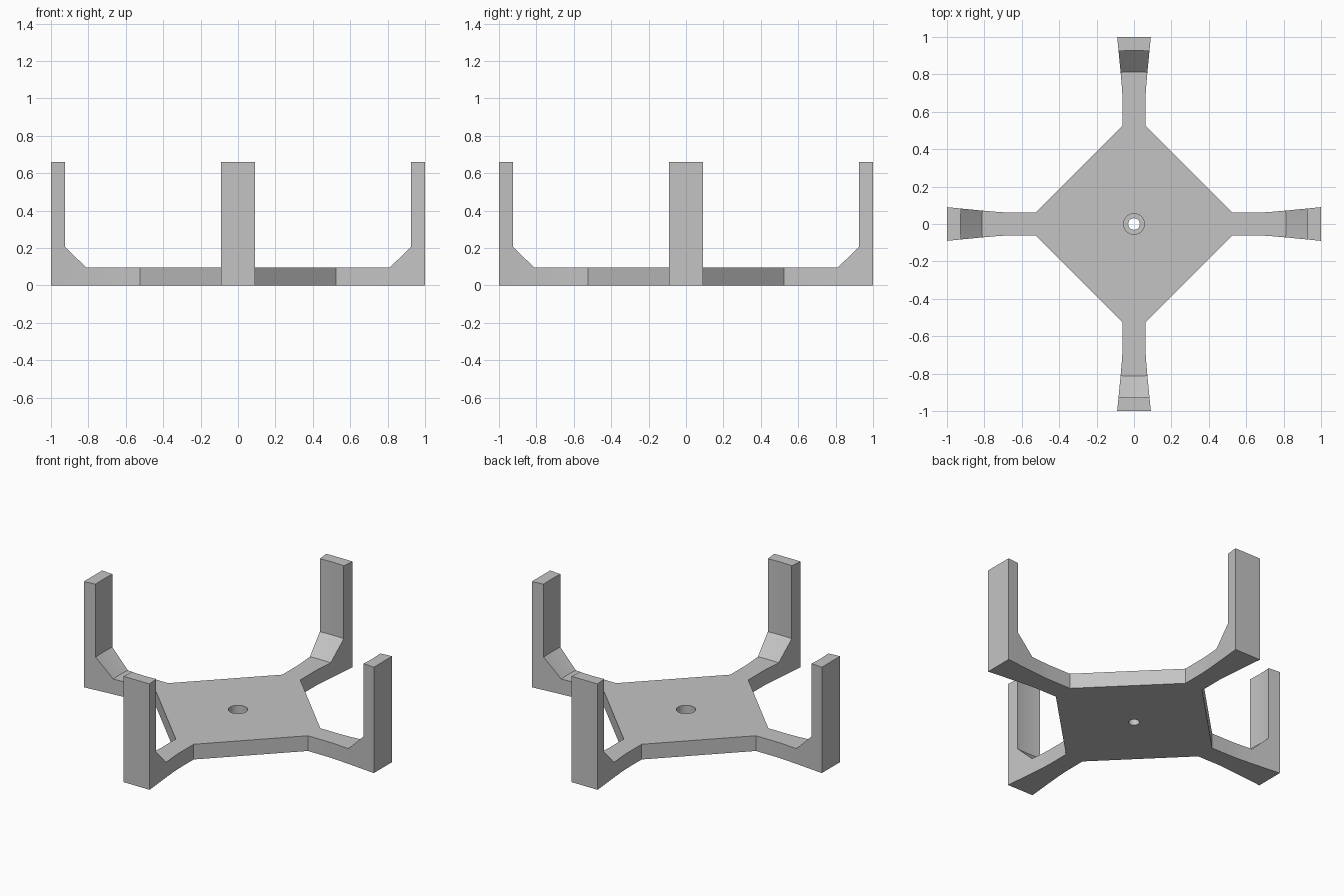
import bpy, bmesh
from math import pi
from mathutils import Matrix, Vector

cube = bpy.data.objects.get("Cube")
if cube:
    bpy.data.objects.remove(cube)

BASE_TOP, HEIGHT = 0.095, 0.66
HOLE, BORE, BORE_FLOOR = 0.031, 0.055, 0.045

grey = bpy.data.materials.new("plain grey")
grey.use_nodes = True
colour = (0.55, 0.55, 0.55, 1)
grey.diffuse_color = colour
grey.node_tree.nodes["Principled BSDF"].inputs["Base Color"].default_value = colour


def make_object(name, bm):
    bmesh.ops.recalc_face_normals(bm, faces=bm.faces)
    mesh = bpy.data.meshes.new(name)
    bm.to_mesh(mesh)
    bm.free()
    mesh.materials.append(grey)
    obj = bpy.data.objects.new(name, mesh)
    bpy.context.collection.objects.link(obj)
    return obj


# Four-armed outline, one flared arm repeated by quarter turns
half_arm = [(0.525, 0.0615), (0.68, 0.0615), (0.74, 0.0655), (0.82, 0.0725), (1.0, 0.09)]
arm = [(x, -y) for x, y in half_arm] + half_arm[::-1]
bm = bmesh.new()
outline = []
for quarter in range(4):
    turn = Matrix.Rotation(quarter * pi / 2, 3, "Z")
    outline += [bm.verts.new(turn @ Vector((x, y, 0))) for x, y in arm]
floor = bm.faces.new(outline)
top = bmesh.ops.extrude_face_region(bm, geom=[floor])["geom"]
bmesh.ops.translate(bm, vec=(0, 0, HEIGHT),
                    verts=[v for v in top if isinstance(v, bmesh.types.BMVert)])
stand = make_object("four_arm_stand", bm)

# Revolved cutter: through hole, counterbore, sloped gussets and round seat
profile = [(0, -0.1), (HOLE, -0.1), (HOLE, BORE_FLOOR), (BORE, BORE_FLOOR),
           (BORE, BASE_TOP), (0.814, BASE_TOP), (0.928, 0.205), (0.928, 0.8), (0, 0.8)]
bm = bmesh.new()
verts = [bm.verts.new((r, 0, z)) for r, z in profile]
edges = [bm.edges.new(pair) for pair in zip(verts, verts[1:])]
bmesh.ops.spin(bm, geom=verts + edges, cent=(0, 0, 0), axis=(0, 0, 1),
               angle=2 * pi, steps=96)
bmesh.ops.remove_doubles(bm, verts=bm.verts, dist=0.0001)
cutter = make_object("seat_cutter", bm)
cutter.hide_render = True

# Cut the seat and keep only the finished stand
cut = stand.modifiers.new("seat cut", "BOOLEAN")
cut.operation = "DIFFERENCE"
cut.solver = "EXACT"
cut.object = cutter
bpy.context.view_layer.objects.active = stand
stand.select_set(True)
bpy.ops.object.modifier_apply(modifier=cut.name)
bpy.data.objects.remove(cutter)
bpy.ops.object.shade_smooth_by_angle(angle=pi / 9)
